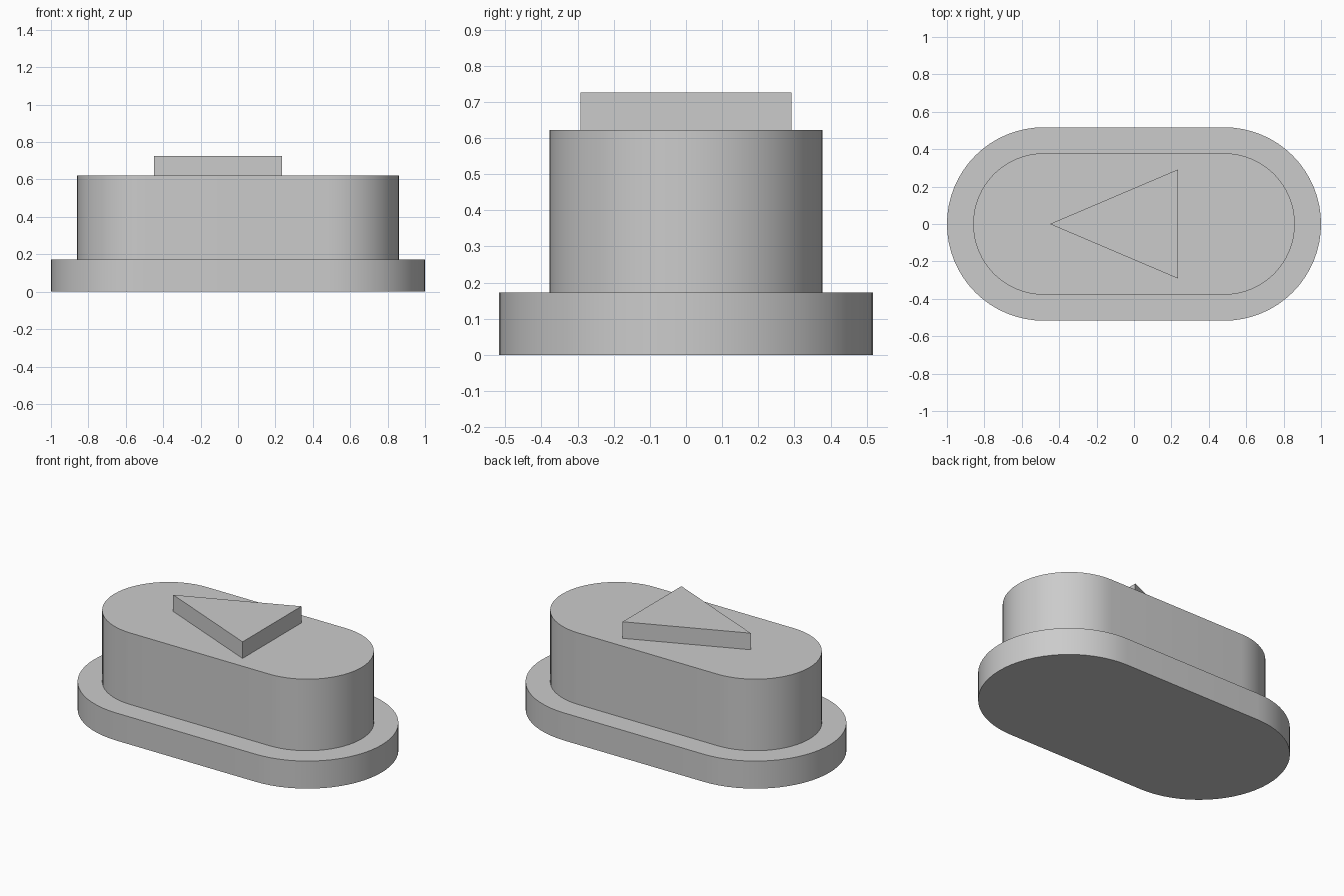
import bpy
import bmesh
from math import cos, sin, pi, radians

cube = bpy.data.objects.get("Cube")
if cube:
    bpy.data.objects.remove(cube, do_unlink=True)

GREY = (0.6, 0.6, 0.6, 1.0)
mat = bpy.data.materials.new("plain grey")
mat.use_nodes = True
mat.diffuse_color = GREY
mat.node_tree.nodes["Principled BSDF"].inputs["Base Color"].default_value = GREY


def stadium(half_length, radius, steps=32):
    """Outline of a slot shape: two half circles joined by straight sides."""
    pts = []
    for side in (1, -1):
        for i in range(steps + 1):
            a = -pi / 2 + pi * i / steps
            pts.append((side * (half_length - radius + radius * cos(a)),
                        side * radius * sin(a)))
    return pts


def prism(name, outline, bottom, top):
    """Extrude a flat outline upwards into a closed solid."""
    bm = bmesh.new()
    face = bm.faces.new([bm.verts.new((x, y, bottom)) for x, y in outline])
    ext = bmesh.ops.extrude_face_region(bm, geom=[face], use_keep_orig=True)
    moved = [v for v in ext["geom"] if isinstance(v, bmesh.types.BMVert)]
    bmesh.ops.translate(bm, verts=moved, vec=(0, 0, top - bottom))
    bmesh.ops.recalc_face_normals(bm, faces=bm.faces)
    mesh = bpy.data.meshes.new(name)
    bm.to_mesh(mesh)
    bm.free()
    mesh.materials.append(mat)
    obj = bpy.data.objects.new(name, mesh)
    bpy.context.collection.objects.link(obj)
    bpy.ops.object.select_all(action='DESELECT')
    obj.select_set(True)
    bpy.context.view_layer.objects.active = obj
    bpy.ops.object.shade_smooth_by_angle(angle=radians(30))
    return obj


# Wide flange, raised button body and arrow on top
prism("base_flange", stadium(1.0, 0.517), 0.0, 0.173)
prism("button_body", stadium(0.86, 0.378), 0.173, 0.622)
prism("arrow_marker", [(-0.45, 0), (0.236, -0.292), (0.236, 0.292)], 0.622, 0.726)
